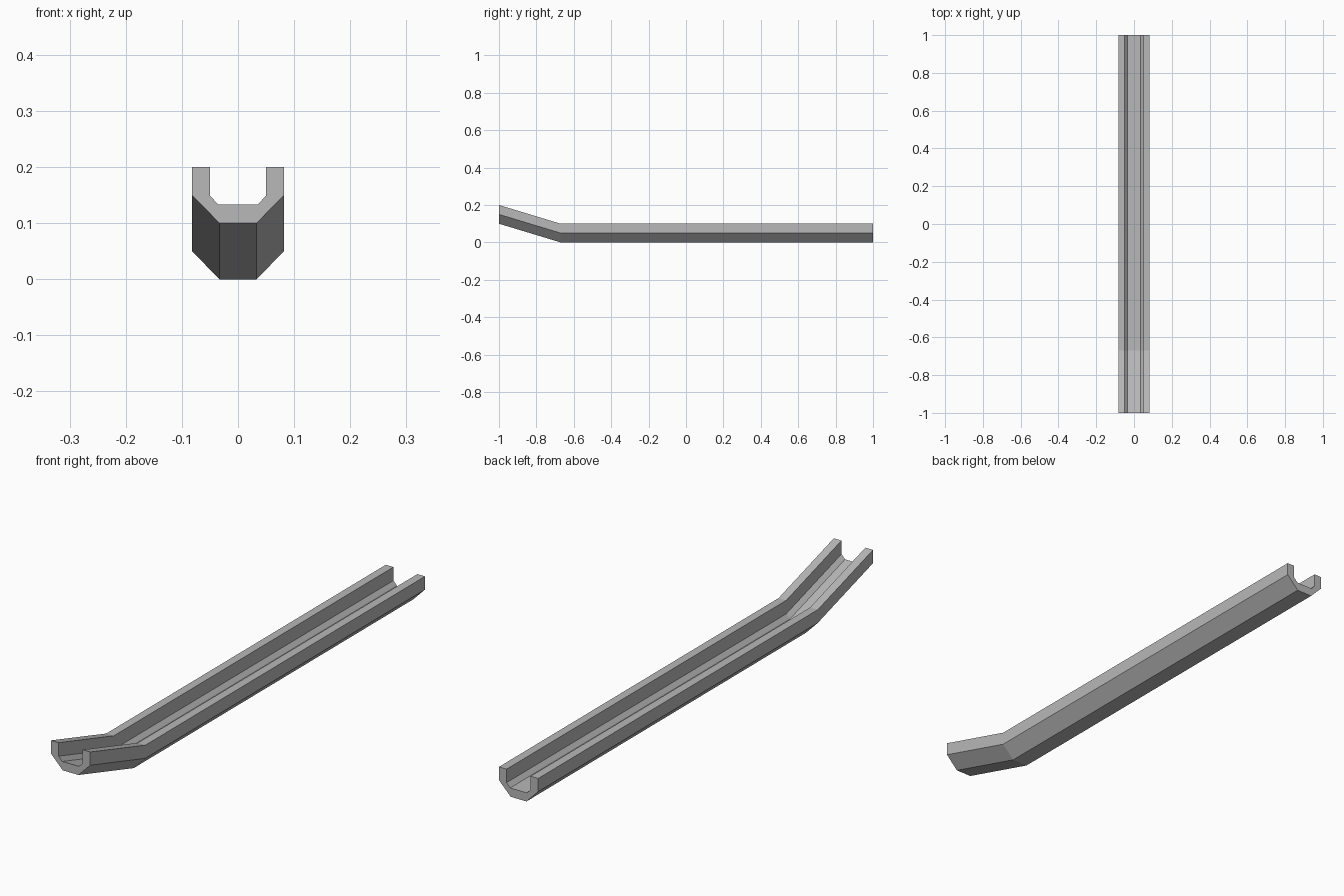
import bpy
import bmesh

# Remove the default cube
cube = bpy.data.objects.get("Cube")
if cube:
    bpy.data.objects.remove(cube, do_unlink=True)

# Single plain grey material
grey = bpy.data.materials.new("plain_grey")
grey.use_nodes = True
colour = (0.48, 0.48, 0.48, 1)
grey.diffuse_color = colour
grey.node_tree.nodes["Principled BSDF"].inputs["Base Color"].default_value = colour


def mirrored(half):
    """Mirror a half profile (rim to floor) into a full one across x = 0."""
    return [(-x, z) for x, z in half] + half[::-1]


# Channel cross-section, and the path it follows: upturned front, flat run
outer = mirrored([(0.082, 0.1), (0.082, 0.05), (0.033, 0)])
inner = mirrored([(0.05, 0.1), (0.05, 0.049), (0.035, 0.033)])
path = [(-1, 0.1), (-0.67, 0), (1, 0)]

# Sweep the closed section along the path, keeping the ends vertical
bm = bmesh.new()
section = outer + inner[::-1]
rings = [[bm.verts.new((x, y, z + lift)) for x, z in section] for y, lift in path]
count = len(section)
for a, b in zip(rings, rings[1:]):
    for i in range(count):
        j = (i + 1) % count
        bm.faces.new((a[i], a[j], b[j], b[i]))

# End caps, one strip of quads between outer and inner walls
for ring in (rings[0], rings[-1]):
    for i in range(len(outer) - 1):
        bm.faces.new((ring[i], ring[i + 1], ring[count - 2 - i], ring[count - 1 - i]))

bmesh.ops.recalc_face_normals(bm, faces=bm.faces)
mesh = bpy.data.meshes.new("channel_chute")
bm.to_mesh(mesh)
bm.free()
mesh.materials.append(grey)
chute = bpy.data.objects.new("channel_chute", mesh)
bpy.context.collection.objects.link(chute)
